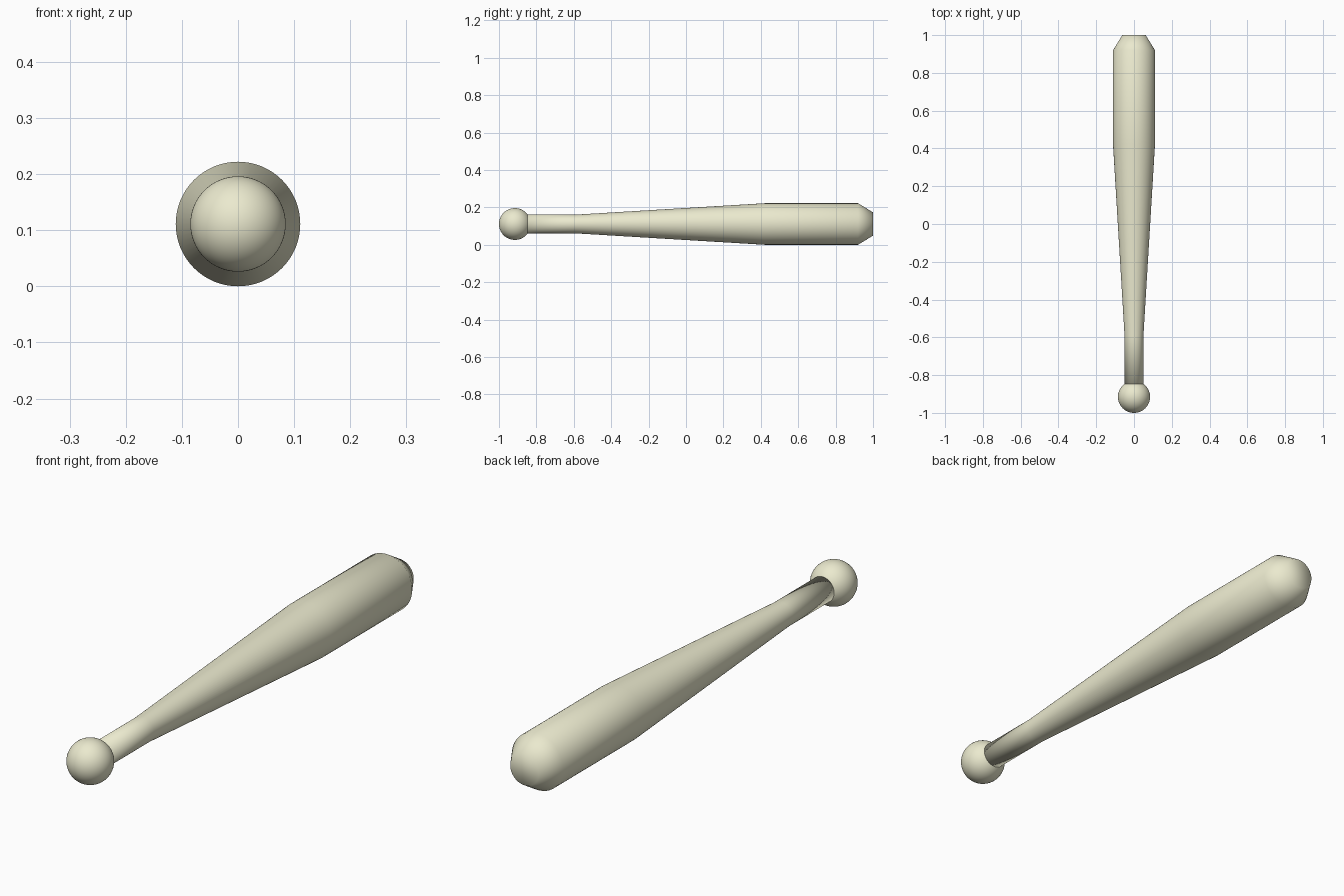
import bpy, bmesh, math

if "Cube" in bpy.data.objects:
    bpy.data.objects.remove(bpy.data.objects["Cube"])

R = 0.111  # barrel radius, also axis height

wood = bpy.data.materials.new("pale_wood")
wood.diffuse_color = (0.83, 0.82, 0.62, 1)
wood.use_nodes = True
wood.node_tree.nodes["Principled BSDF"].inputs["Base Color"].default_value = wood.diffuse_color


def finish(obj):
    obj.data.materials.append(wood)
    for p in obj.data.polygons:
        p.use_smooth = True


# Bat body: handle, taper, barrel and bevelled tip as one lathed profile (y, radius)
profile = [(-0.86, 0.05), (-0.59, 0.05), (0.42, R), (0.92, R), (1.0, 0.062)]
SIDES = 64
bm = bmesh.new()
rings = []
for y, r in profile:
    rings.append([bm.verts.new((r * math.cos(2 * math.pi * i / SIDES), y,
                                R + r * math.sin(2 * math.pi * i / SIDES)))
                  for i in range(SIDES)])
for a, b in zip(rings, rings[1:]):
    for i in range(SIDES):
        j = (i + 1) % SIDES
        bm.faces.new((a[i], a[j], b[j], b[i]))
bm.faces.new(rings[0])
bm.faces.new(rings[-1])
bmesh.ops.recalc_face_normals(bm, faces=bm.faces)
mesh = bpy.data.meshes.new("bat_body")
bm.to_mesh(mesh)
bm.free()
body = bpy.data.objects.new("bat_body", mesh)
bpy.context.collection.objects.link(body)
finish(body)

# Round knob at the end of the handle
bpy.ops.mesh.primitive_uv_sphere_add(segments=64, ring_count=32, radius=0.085,
                                     location=(0, -0.915, R), rotation=(math.pi / 2, 0, 0))
knob = bpy.context.object
knob.name = "handle_knob"
finish(knob)
